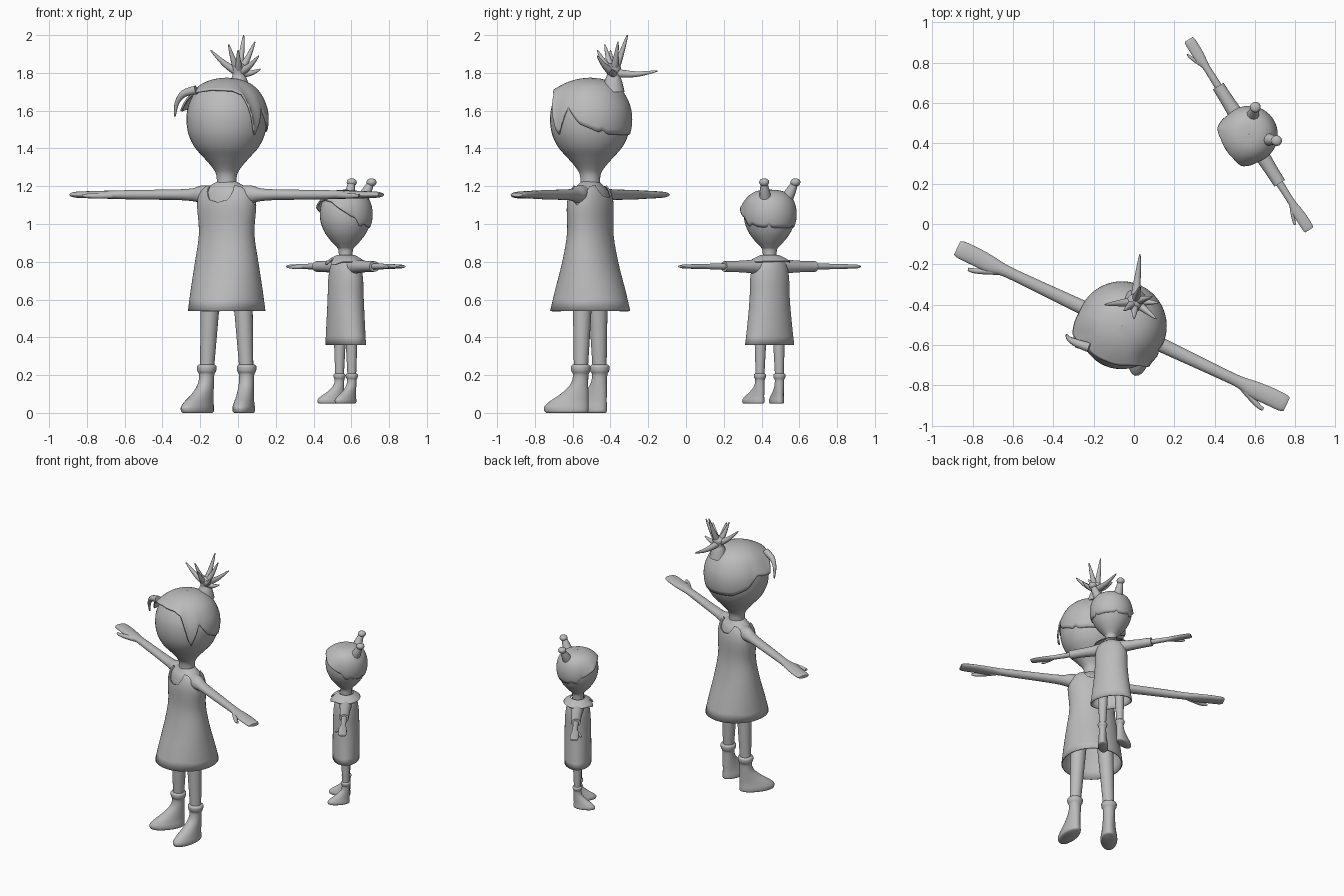
import bpy, bmesh, math
from mathutils import Matrix, Vector

if "Cube" in bpy.data.objects:
    bpy.data.objects.remove(bpy.data.objects["Cube"])

GREY = bpy.data.materials.new("plain grey")
GREY.diffuse_color = (0.5, 0.5, 0.5, 1)
GREY.use_nodes = True
GREY.node_tree.nodes["Principled BSDF"].inputs["Base Color"].default_value = GREY.diffuse_color


def make(name, verts, faces, M=Matrix(), solid=0):
    me = bpy.data.meshes.new(name)
    me.from_pydata([M @ Vector(v) for v in verts], [], faces)
    bm = bmesh.new()
    bm.from_mesh(me)
    bmesh.ops.remove_doubles(bm, verts=bm.verts, dist=1e-5)
    bmesh.ops.recalc_face_normals(bm, faces=bm.faces)
    bm.to_mesh(me)
    bm.free()
    me.materials.append(GREY)
    ob = bpy.data.objects.new(name, me)
    bpy.context.collection.objects.link(ob)
    if solid:
        mod = ob.modifiers.new("thickness", 'SOLIDIFY')
        mod.thickness = solid
        mod.offset = -1
    return ob


def smooth_rows(rows, n=4):
    """Catmull-Rom resampling of tuples."""
    out = []
    for i in range(len(rows) - 1):
        p0, p1, p2, p3 = (rows[max(0, min(len(rows) - 1, i + k))] for k in (-1, 0, 1, 2))
        for j in range(n):
            t = j / n
            out.append(tuple(0.5 * (2*b + (c-a)*t + (2*a-5*b+4*c-d)*t*t + (3*b-a-3*c+d)*t**3)
                             for a, b, c, d in zip(p0, p1, p2, p3)))
    return out + [tuple(rows[-1])]


def lerp(table, x):
    """Linear lookup in rows sorted by first value."""
    if x <= table[0][0]:
        return table[0][1:]
    for a, b in zip(table, table[1:]):
        if x <= b[0]:
            t = (x - a[0]) / (b[0] - a[0])
            return tuple(u + (v - u) * t for u, v in zip(a[1:], b[1:]))
    return table[-1][1:]


def grid_faces(rows, seg):
    return [(r*seg + i, r*seg + (i+1) % seg, (r+1)*seg + (i+1) % seg, (r+1)*seg + i)
            for r in range(rows - 1) for i in range(seg)]


def loft(name, rings, M, axis='Z', seg=24, cap=True):
    """Rings: position on axis, radius a, radius b, centre a, centre b."""
    rings = smooth_rows([tuple(r) + (0,) * (5 - len(r)) for r in rings])
    vs = []
    for t, ra, rb, ca, cb in rings:
        for i in range(seg):
            a = 2 * math.pi * i / seg
            u, v = ca + ra * math.cos(a), cb + rb * math.sin(a)
            vs.append((u, v, t) if axis == 'Z' else (t, u, v))
    fs = grid_faces(len(rings), seg)
    if cap:
        fs += [tuple(range(seg)), tuple(range(len(vs) - seg, len(vs)))]
    return make(name, vs, fs, M)


def tube(name, pts, r0, r1, M=Matrix(), seg=10):
    """Tapering strand along a path."""
    ps = [Vector(p) for p in smooth_rows(pts)]
    vs = []
    for k, p in enumerate(ps):
        q = (ps[min(k+1, len(ps)-1)] - ps[max(k-1, 0)]).to_track_quat('Z', 'Y')
        r = r0 + (r1 - r0) * (k / (len(ps) - 1)) ** 1.3
        for i in range(seg):
            a = 2 * math.pi * i / seg
            vs.append(p + q @ Vector((r*math.cos(a), r*math.sin(a), 0)))
    fs = grid_faces(len(ps), seg) + [tuple(range(seg)), tuple(range(len(vs)-seg, len(vs)))]
    return make(name, vs, fs, M)


def shell(name, prof, lo, hi, M, grow=1.0, flare=((0, 0),), seg=96, rows=22, solid=.01):
    """Open skin over a profile (z, rx, ry), between edge heights keyed by angle from the front."""
    prof = sorted(smooth_rows(prof))
    vs = []
    for k in range(rows):
        t = k / (rows - 1)
        for i in range(seg):
            d = 360 * i / seg - 180
            z0, z1 = lerp(lo, d)[0], lerp(hi, d)[0]
            z = z1 - (z1 - z0) * t * t
            rx, ry = lerp(prof, z)
            f = lerp(flare, d)[0] * t ** 3
            a = math.radians(d)
            vs.append(((rx*grow + f) * math.sin(a), -(ry*grow + f) * math.cos(a), z))
    return make(name, vs, grid_faces(rows, seg), M, solid)


def both(table):
    return sorted({(s * r[0],) + tuple(r[1:]) for r in table for s in (1, -1)})


def limbs(tag, M, s, arm_z, foot_z, hip, ankle, leg_top, leg_r):
    """Arms, mitten hands, legs and boots, mirrored."""
    for sx, side in ((1, "left"), (-1, "right")):
        K = M @ Matrix.Diagonal((sx, 1, 1, 1))
        A = K @ Matrix.Translation((0, 0, arm_z)) @ Matrix.Scale(s, 4)
        loft(f"{tag}_{side}_arm", [(.08, .05, .05), (.15, .046, .046, 0, .002), (.2, .037, .034), (.3, .034, .028),
             (.55, .029, .025), (.65, .030, .022), (.72, .042, .021, -.003), (.8, .045, .019),
             (.88, .044, .016), (.905, .036, .010)], A, 'X')
        tube(f"{tag}_{side}_thumb", [(.66, -.012, -.003), (.73, -.045, -.006), (.78, -.066, -.006), (.81, -.072, -.004)],
             .018, .008, A)
        az = foot_z + .2 * s
        loft(f"{tag}_{side}_leg", [(az, leg_r[1], leg_r[1], ankle, 0),
             ((az + leg_top) / 2, sum(leg_r)/2, sum(leg_r)/2, (hip + ankle)/2, 0),
             (leg_top, leg_r[0], leg_r[0], hip, 0)], K)
        B = K @ Matrix.Translation((ankle, 0, foot_z)) @ Matrix.Rotation(math.radians(14), 4, 'Z') @ Matrix.Scale(s, 4)
        loft(f"{tag}_{side}_boot", [(.255, .043, .043), (.245, .052, .052), (.222, .050, .050), (.2, .040, .041),
             (.15, .040, .048, 0, -.008), (.1, .044, .075, 0, -.034), (.06, .050, .105, 0, -.064),
             (.03, .056, .12, 0, -.078), (.008, .055, .118, 0, -.077), (0, .048, .11, 0, -.077)], B)


def frame(x, y, deg):
    return Matrix.Translation((x, y, 0)) @ Matrix.Rotation(math.radians(deg), 4, 'Z')


# ---- Tall figure
T = frame(-.06, -.507, -25.4)
head = [(z, r, r) for z, r in ((1.775, .001), (1.768, .06), (1.75, .11), (1.72, .15), (1.68, .18), (1.62, .205),
        (1.56, .213), (1.5, .208), (1.45, .193), (1.4, .165), (1.35, .12), (1.3, .077), (1.26, .055), (1.2, .052))]
loft("tall_head", head, T, seg=40)
loft("tall_chest", [(1.0, .14, .1), (1.1, .15, .1), (1.17, .14, .085), (1.2, .1, .065), (1.225, .05, .048)], T, seg=32)
shell("tall_dress", [(.54, .203, .214), (.65, .192, .185), (.8, .173, .142), (.95, .153, .115), (1.1, .165, .113),
      (1.17, .15, .097), (1.21, .11, .075)], [(0, .54)],
      both([(0, 1.115), (20, 1.13), (38, 1.205), (58, 1.2), (72, 1.13), (90, 1.1), (108, 1.13), (122, 1.2),
            (142, 1.205), (160, 1.15), (180, 1.14)]), T, solid=.008)
limbs("tall", T, 1, 1.155, 0, .09, .117, .7, (.055, .036))

# Tall figure's hair: cap with swept fringe, side locks and a spiky topknot
lo = [(-180, 1.47), (-128, 1.48), (-100, 1.53), (-82, 1.61), (-66, 1.6), (-56, 1.6), (-46, 1.66), (-30, 1.7),
      (0, 1.715), (35, 1.71), (50, 1.685), (58, 1.6), (66, 1.46), (74, 1.53), (82, 1.62), (100, 1.53), (128, 1.485),
      (134, 1.5), (140, 1.475), (180, 1.47)]
shell("tall_hair", head, lo, [(0, 1.775)], T, 1.045,
      [(-90, 0), (-56, .03), (0, .03), (45, .03), (60, .02), (85, 0)])
tube("tall_fringe_wing", [(-.10, -.165, 1.71), (-.17, -.172, 1.69), (-.212, -.168, 1.64), (-.23, -.155, 1.57)],
     .024, .004, T)
loft("tall_topknot_base", [(1.70, .06, .06), (1.76, .045, .045), (1.79, .034, .034), (1.83, .04, .04), (1.85, .02, .02)],
     Matrix.Translation((.005, -.385, 0)))
for i, tip in enumerate([(.03, -.15, 1.81), (.03, -.31, 2.0), (-.145, -.40, 1.92), (.09, -.36, 1.965),
                         (.12, -.39, 1.82), (-.05, -.43, 1.95), (.11, -.47, 1.89), (0, -.47, 1.92)]):
    base = Vector((.005, -.385, 1.80))
    mid = base.lerp(Vector(tip), .5) + Vector((0, 0, -.012))
    tube(f"tall_hair_spike_{i}", [tuple(base), tuple(mid), tip], .025, .003)

# ---- Small figure
S = frame(.57, .443, -57.7)
head = [(z, r, r) for z, r in ((1.182, .001), (1.178, .05), (1.165, .085), (1.14, .113), (1.1, .131), (1.05, .137),
        (1.0, .13), (.95, .108), (.91, .078), (.88, .05), (.86, .038), (.8, .036))]
loft("small_head", head, S, seg=36)
shell("small_hair", head,
      both([(0, 1.13), (25, 1.12), (48, 1.08), (70, 1.04), (80, 1.03), (92, .985), (104, 1.0), (118, .985),
            (138, .98), (146, .995), (154, .98), (180, .98)]), [(0, 1.182)], S, 1.045,
      both([(0, .01), (25, .012), (45, .02), (75, 0)]))
# Two little bunches with bobbles
for sx in (1, -1):
    tube(f"small_bunch_{sx}", [(sx*.065, .062, 1.13), (sx*.084, .083, 1.18), (sx*.098, .1, 1.225)], .034, .014, S)
    loft(f"small_bobble_{sx}", [(1.20, .012, .012), (1.208, .022, .022), (1.222, .027, .027), (1.236, .02, .02),
         (1.241, .006, .006)], S @ Matrix.Translation((sx*.098, .1, 0)), seg=16)
    # Short sleeves
    loft(f"small_sleeve_{sx}", [(.05, .045, .045), (.11, .038, .036), (.2, .033, .030), (.285, .031, .028)],
         S @ Matrix.Translation((0, 0, .775)) @ Matrix.Diagonal((sx, 1, 1, 1)), 'X')
shell("small_tunic", [(.36, .143, .09), (.45, .130, .09), (.6, .113, .088), (.72, .109, .083), (.79, .092, .068),
      (.82, .045, .042)], [(0, .36)], [(0, .82)], S, solid=.008)
# Flared collar, pointed at the front
shell("small_collar", [(.78, .125, .108), (.8, .117, .098), (.82, .085, .072), (.835, .05, .048)],
      both([(0, .825), (8, .79), (20, .783), (45, .8), (180, .803)]), [(0, .835)], S, solid=.006)
limbs("small", S, .618, .775, .05, .056, .061, .5, (.036, .022))

# Smooth shading throughout
bpy.ops.object.select_all(action='SELECT')
bpy.context.view_layer.objects.active = bpy.context.scene.objects[0]
bpy.ops.object.shade_smooth_by_angle(angle=math.radians(45))
